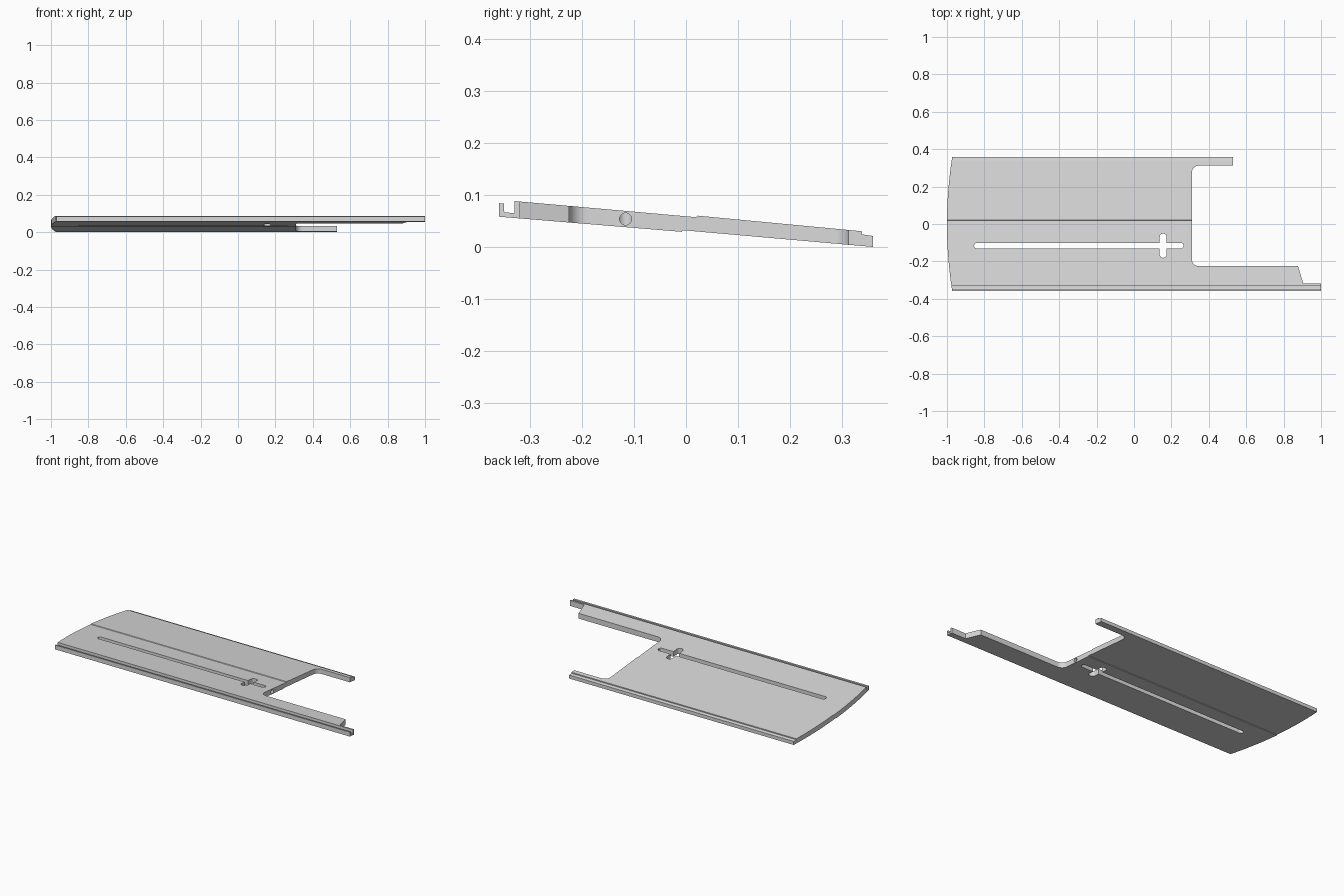
import bpy
import bmesh
from math import radians, cos, sin, pi
from mathutils import Vector

cube = bpy.data.objects.get("Cube")
if cube:
    bpy.data.objects.remove(cube, do_unlink=True)

grey = bpy.data.materials.new("light grey")
grey.use_nodes = True
colour = (0.7, 0.7, 0.7, 1)
grey.diffuse_color = colour
grey.node_tree.nodes["Principled BSDF"].inputs["Base Color"].default_value = colour


def extrude(name, points, offset):
    """Close a flat outline into a solid by sweeping it along offset."""
    bm = bmesh.new()
    face = bm.faces.new([bm.verts.new(p) for p in points])
    swept = bmesh.ops.extrude_face_region(bm, geom=[face])
    moved = [v for v in swept["geom"] if isinstance(v, bmesh.types.BMVert)]
    bmesh.ops.translate(bm, verts=moved, vec=Vector(offset))
    bmesh.ops.recalc_face_normals(bm, faces=bm.faces[:])
    mesh = bpy.data.meshes.new(name)
    bm.to_mesh(mesh)
    bm.free()
    mesh.materials.append(grey)
    obj = bpy.data.objects.new(name, mesh)
    bpy.context.collection.objects.link(obj)
    return obj


def arc(cx, cy, r, start, end, steps=8):
    angles = [radians(start + (end - start) * i / steps) for i in range(steps + 1)]
    return [(cx + r * cos(a), cy + r * sin(a)) for a in angles]


def prism(name, outline):
    """Upright solid taller than the plate, used for cutting."""
    return extrude(name, [(x, y, -0.2) for x, y in outline], (0, 0, 0.5))


def cut(target, tool, operation):
    tool.hide_render = True
    mod = target.modifiers.new(tool.name, "BOOLEAN")
    mod.operation = operation
    mod.solver = "EXACT"
    mod.object = tool
    bpy.context.view_layer.objects.active = target
    bpy.ops.object.modifier_apply(modifier=mod.name)
    bpy.data.objects.remove(tool, do_unlink=True)


# Sloping plate section: front lip, groove, lapped centre joint, rear ledge
edge = 0.359
section = [
    (-edge, 0.058), (-edge, 0.084), (-0.349, 0.083), (-0.349, 0.068),
    (-0.346, 0.066), (-0.329, 0.065), (-0.329, 0.088),
    (0.02, 0.057), (0.022, 0.060), (0.338, 0.030), (0.338, 0.024),
    (edge, 0.021), (edge, 0), (-0.006, 0.032), (-0.008, 0.029),
]
plate = extrude("sloping_plate", [(-1.1, y, z) for y, z in section], (2.2, 0, 0))

# Plan outline: bowed end, two arms around a notch, projecting front rail
bowed = [(-1 + 0.03 * (t / 12) ** 2, -0.37 * t / 12) for t in range(-12, 13)]
outline = bowed + [(1, -0.37), (1, -0.319), (0.905, -0.319), (0.877, -0.225)]
outline += arc(0.345, -0.19, 0.035, 270, 180)
outline += arc(0.345, 0.277, 0.035, 180, 90)
outline += [(0.53, 0.312), (0.53, 0.37)]
cut(plate, prism("outline_cutter", outline), "INTERSECT")

# Long round-ended slot and the short slot across it
long_slot = arc(-0.84, -0.116, 0.015, 90, 270) + arc(0.25, -0.116, 0.015, -90, 90)
cut(plate, prism("long_slot_cutter", long_slot), "DIFFERENCE")
cross_slot = arc(0.156, -0.07, 0.019, 0, 180) + arc(0.156, -0.162, 0.019, 180, 360)
cut(plate, prism("cross_slot_cutter", cross_slot), "DIFFERENCE")

# Round bore from the notch wall into the slots
ring = arc(-0.116, 0.0535, 0.0115, 0, 345, 23)
bore = extrude("bore_cutter", [(0.16, y, z) for y, z in ring], (0.2, 0, 0))
cut(plate, bore, "DIFFERENCE")

# Smooth curved walls, keep crisp edges
bpy.ops.object.select_all(action="DESELECT")
plate.select_set(True)
bpy.context.view_layer.objects.active = plate
bpy.ops.object.shade_smooth_by_angle(angle=radians(30))
